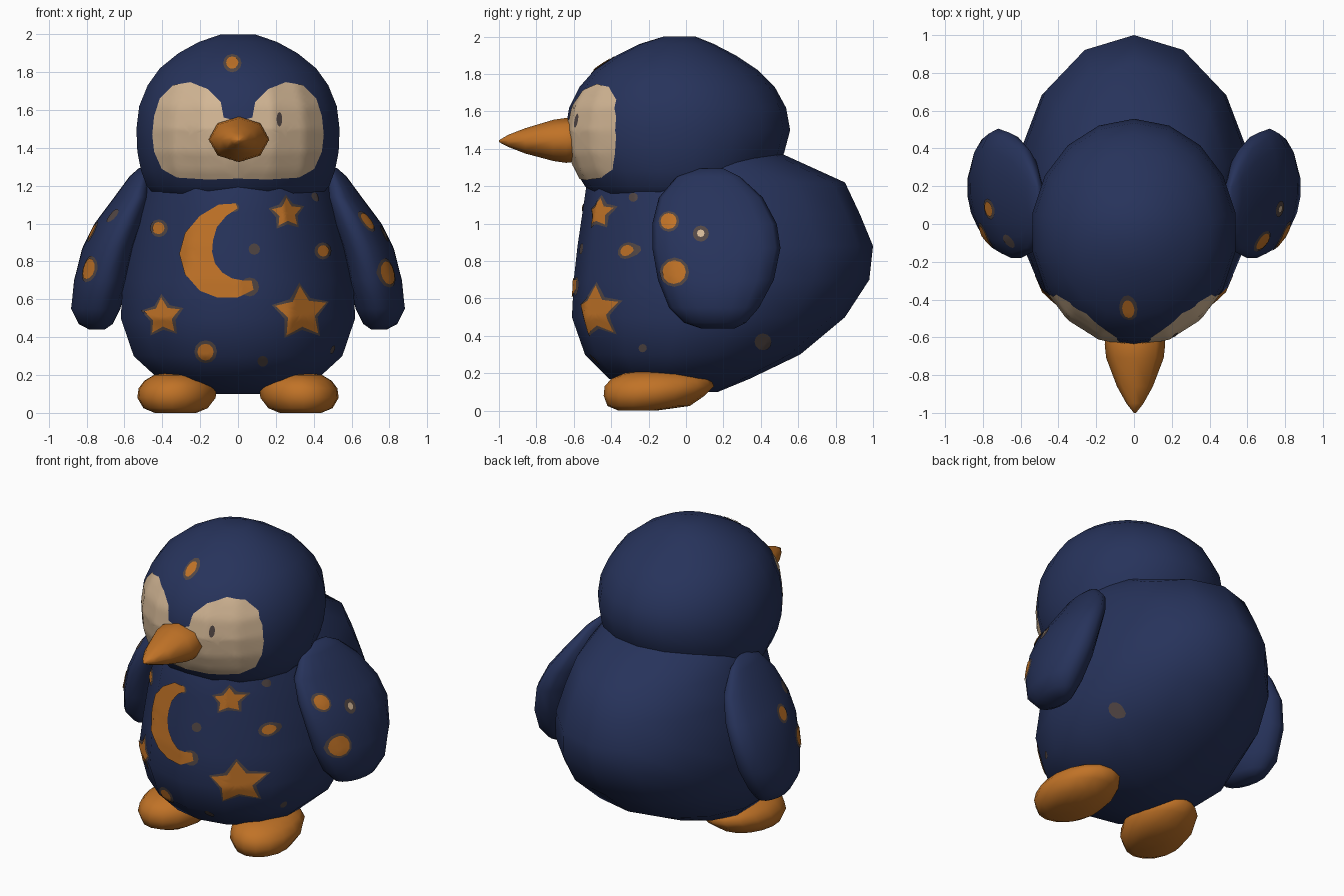
import bpy, bmesh, math
from mathutils import Vector
from mathutils.bvhtree import BVHTree

if "Cube" in bpy.data.objects:
    bpy.data.objects.remove(bpy.data.objects["Cube"])


def material(name, rgb):
    m = bpy.data.materials.new(name)
    m.diffuse_color = (*rgb, 1)
    m.use_nodes = True
    m.node_tree.nodes["Principled BSDF"].inputs["Base Color"].default_value = m.diffuse_color
    return m


NAVY = material("navy", (0.02, 0.033, 0.105))
ORANGE = material("orange", (0.53, 0.17, 0.02))
CREAM = material("cream", (0.65, 0.47, 0.30))
HALO = material("muddy_brown", (0.085, 0.062, 0.058))


def finish(name, bm, mat):
    for f in bm.faces:
        f.smooth = True
    me = bpy.data.meshes.new(name)
    bm.to_mesh(me)
    me.materials.append(mat)
    ob = bpy.data.objects.new(name, me)
    bpy.context.collection.objects.link(ob)


def loft(name, rings, segs, mat, side=1, shear=0.0, forward=False):
    """Stack of elliptical rings (level, centre x, half width, low y, high y)."""
    bm = bmesh.new()
    loops = []
    for s, cx, w, y0, y1 in rings:
        loop = []
        for i in range(segs):
            a = 2 * math.pi * i / segs
            mid = (y0 + y1) / 2
            dy = (y1 - y0) / 2 * math.cos(a)
            x = (cx + w * math.sin(a) + shear * dy) * side
            loop.append(bm.verts.new((x, s, mid + dy) if forward else (x, mid + dy, s)))
        loops.append(loop)
    for a, b in zip(loops, loops[1:]):
        for i in range(segs):
            j = (i + 1) % segs
            bm.faces.new((a[i], a[j], b[j], b[i]))
    bm.faces.new(loops[0])
    bm.faces.new(loops[-1])
    bmesh.ops.recalc_face_normals(bm, faces=bm.faces)
    tree = BVHTree.FromBMesh(bm)
    finish(name, bm, mat)
    bm.free()
    return tree


def plate(name, tree, rows, mat, view="front", lift=0.004, closed=True):
    """Thin painted shape: rows of 2D points projected onto a surface."""
    d = Vector({"front": (0, 1, 0), "right": (-1, 0, 0), "left": (1, 0, 0)}[view])
    bm = bmesh.new()
    grid = []
    for row in rows:
        line = []
        for u, v in row:
            p = Vector((u, 0, v)) if view == "front" else Vector((0, u, v))
            start = p - d * 3
            hit, n, _, _ = tree.ray_cast(start, d)
            if hit is None:
                hit, n, _, _ = tree.find_nearest(p - d * 0.6)
            line.append(bm.verts.new(hit + n * lift))
        grid.append(line)
    count = len(rows[0])
    for a, b in zip(grid, grid[1:]):
        for i in range(count if closed else count - 1):
            j = (i + 1) % count
            bm.faces.new((a[i], a[j], b[j], b[i]))
    if closed:
        bm.faces.new(grid[-1])
    bm.normal_update()
    if sum(f.normal.dot(d) * f.calc_area() for f in bm.faces) > 0:
        bmesh.ops.reverse_faces(bm, faces=bm.faces)
    finish(name, bm, mat)
    bm.free()


def divide(points, n, closed=True):
    out = []
    for i in range(len(points) if closed else len(points) - 1):
        p, q = points[i], points[(i + 1) % len(points)]
        out += [(p[0] + (q[0] - p[0]) * k / n, p[1] + (q[1] - p[1]) * k / n) for k in range(n)]
    return out if closed else out + [points[-1]]


def fill(outline, centre, n):
    cx, cz = centre
    return [[(cx + (x - cx) * t, cz + (z - cz) * t) for x, z in outline]
            for t in [1 - k / n for k in range(n)]]


def star_rows(c, r, grow=0.0):
    pts = []
    for i in range(10):
        a = math.pi / 2 + i * math.pi / 5 + 0.06
        rad = (r if i % 2 == 0 else r * 0.52) + grow
        pts.append((c[0] + rad * math.cos(a), c[1] + rad * math.sin(a)))
    return fill(divide(pts, 3), c, 6)


def blob_rows(c, rx, ry=None):
    ry = ry or rx
    pts = [(c[0] + rx * math.cos(i * math.pi / 6), c[1] + ry * math.sin(i * math.pi / 6))
           for i in range(12)]
    return fill(pts, c, 3)


# Body: round belly with a big backwards bulge
body = loft("body", [
    (0.10, 0, 0.14, -0.15, 0.17), (0.17, 0, 0.42, -0.41, 0.34), (0.30, 0, 0.565, -0.54, 0.61),
    (0.50, 0, 0.635, -0.61, 0.85), (0.70, 0, 0.625, -0.60, 0.98), (0.88, 0, 0.60, -0.58, 1.0),
    (1.05, 0, 0.56, -0.555, 0.93), (1.22, 0, 0.505, -0.53, 0.85), (1.37, 0, 0.44, -0.45, 0.52),
    (1.44, 0, 0.36, -0.38, 0.38)], 14, NAVY)

# Head
head = loft("head", [
    (1.12, 0, 0.42, -0.47, 0.36), (1.20, 0, 0.49, -0.54, 0.43), (1.28, 0, 0.52, -0.59, 0.475),
    (1.38, 0, 0.54, -0.63, 0.525), (1.50, 0, 0.545, -0.645, 0.557), (1.62, 0, 0.53, -0.625, 0.535),
    (1.73, 0, 0.485, -0.57, 0.475), (1.82, 0, 0.42, -0.49, 0.385), (1.90, 0, 0.32, -0.37, 0.265),
    (1.96, 0, 0.21, -0.25, 0.15), (2.0, 0, 0.09, -0.12, 0.05)], 18, NAVY)

# Beak
loft("beak", [
    (-0.52, 0.005, 0.15, 1.34, 1.55), (-0.64, 0.005, 0.16, 1.325, 1.565),
    (-0.71, 0.005, 0.152, 1.335, 1.555), (-0.86, 0.005, 0.095, 1.375, 1.51),
    (-0.95, 0.005, 0.045, 1.41, 1.475), (-1.0, 0.005, 0.006, 1.436, 1.446)],
    8, ORANGE, forward=True)

# Wings and feet, mirrored
wings = {}
for side, word in ((1, "right"), (-1, "left")):
    wings[word] = loft(word + "_wing", [
        (0.44, 0.745, 0.04, 0.08, 0.26), (0.47, 0.752, 0.09, -0.01, 0.32),
        (0.55, 0.752, 0.13, -0.09, 0.39), (0.70, 0.725, 0.14, -0.15, 0.47),
        (0.87, 0.685, 0.135, -0.18, 0.505), (1.0, 0.63, 0.125, -0.18, 0.485),
        (1.14, 0.56, 0.09, -0.145, 0.41), (1.25, 0.52, 0.05, -0.05, 0.29),
        (1.295, 0.505, 0.015, 0.07, 0.20)], 16, NAVY, side, shear=0.1)
    loft(word + "_foot", [
        (0.0, 0.33, 0.11, -0.36, -0.16), (0.025, 0.33, 0.17, -0.42, 0.02),
        (0.08, 0.325, 0.207, -0.44, 0.10), (0.13, 0.32, 0.205, -0.435, 0.15),
        (0.17, 0.315, 0.18, -0.40, 0.13), (0.20, 0.315, 0.13, -0.33, 0.06),
        (0.21, 0.315, 0.07, -0.25, -0.02)], 16, ORANGE, side, shear=-0.08)

# Cream face patches, mirrored
patch = [(0, 1.24), (0.16, 1.235), (0.32, 1.245), (0.40, 1.29), (0.44, 1.38), (0.45, 1.47),
         (0.44, 1.57), (0.41, 1.66), (0.34, 1.73), (0.25, 1.745), (0.16, 1.71), (0.09, 1.64),
         (0.075, 1.56), (0, 1.54)]
for side, word in ((1, "right"), (-1, "left")):
    pts = [(x * side, z) for x, z in patch]
    plate(word + "_face_patch", head, fill(divide(pts, 4), (0.24 * side, 1.47), 10), CREAM)
plate("eye_spot", head, blob_rows((0.215, 1.55), 0.015, 0.038), HALO, lift=0.007)

# Crescent moon on the belly
outer = [(-0.01, 1.105), (-0.10, 1.10), (-0.20, 1.04), (-0.275, 0.95), (-0.305, 0.84),
         (-0.275, 0.73), (-0.20, 0.645), (-0.11, 0.61), (0.0, 0.61), (0.08, 0.65)]
inner = [(0.0, 1.08), (-0.06, 1.04), (-0.11, 0.98), (-0.13, 0.91), (-0.135, 0.85),
         (-0.12, 0.79), (-0.08, 0.74), (-0.03, 0.71), (0.02, 0.70), (0.07, 0.70)]
o, i_ = divide(outer, 4, False), divide(inner, 4, False)
moon = [[(p[0] + (q[0] - p[0]) * t / 5, p[1] + (q[1] - p[1]) * t / 5) for p, q in zip(o, i_)]
        for t in range(6)]
plate("moon", body, moon, ORANGE, lift=0.007, closed=False)
plate("moon_tip_halo", body, blob_rows((0.06, 0.665), 0.05), HALO)
plate("moon_top_halo", body, blob_rows((-0.02, 1.085), 0.025), HALO)

# Stars with halos
for c, r in (((0.33, 0.53), 0.14), ((-0.395, 0.51), 0.10), ((0.255, 1.055), 0.08)):
    plate("star_halo", body, star_rows(c, r, 0.018), HALO)
    plate("star", body, star_rows(c, r), ORANGE, lift=0.008)

# Round spots: surface, view, centre, core radius, halo radius, core colour
R, L = wings["right"], wings["left"]
for tree, view, c, r, h, mat in (
        (body, "front", (-0.415, 0.975), 0.032, 0.047, ORANGE),
        (body, "front", (0.445, 0.855), 0.03, 0.045, ORANGE),
        (body, "front", (-0.17, 0.325), 0.043, 0.06, ORANGE),
        (head, "front", (-0.03, 1.845), 0.032, 0.048, ORANGE),
        (body, "front", (0.085, 0.865), 0, 0.03, None),
        (body, "front", (0.13, 0.275), 0, 0.028, None),
        (body, "right", (-0.28, 1.14), 0, 0.024, None),
        (body, "right", (-0.23, 0.335), 0, 0.022, None),
        (body, "right", (0.41, 0.37), 0, 0.045, None),
        (R, "right", (-0.09, 1.01), 0.042, 0.055, ORANGE),
        (R, "right", (-0.06, 0.74), 0.062, 0.078, ORANGE),
        (R, "right", (0.08, 0.945), 0.02, 0.043, CREAM),
        (L, "left", (-0.06, 0.76), 0.055, 0.07, ORANGE),
        (L, "left", (0.08, 0.955), 0.04, 0.055, ORANGE),
        (L, "left", (-0.09, 1.04), 0, 0.035, None)):
    plate("spot_halo", tree, blob_rows(c, h), HALO, view)
    if mat:
        plate("spot", tree, blob_rows(c, r), mat, view, lift=0.008)
